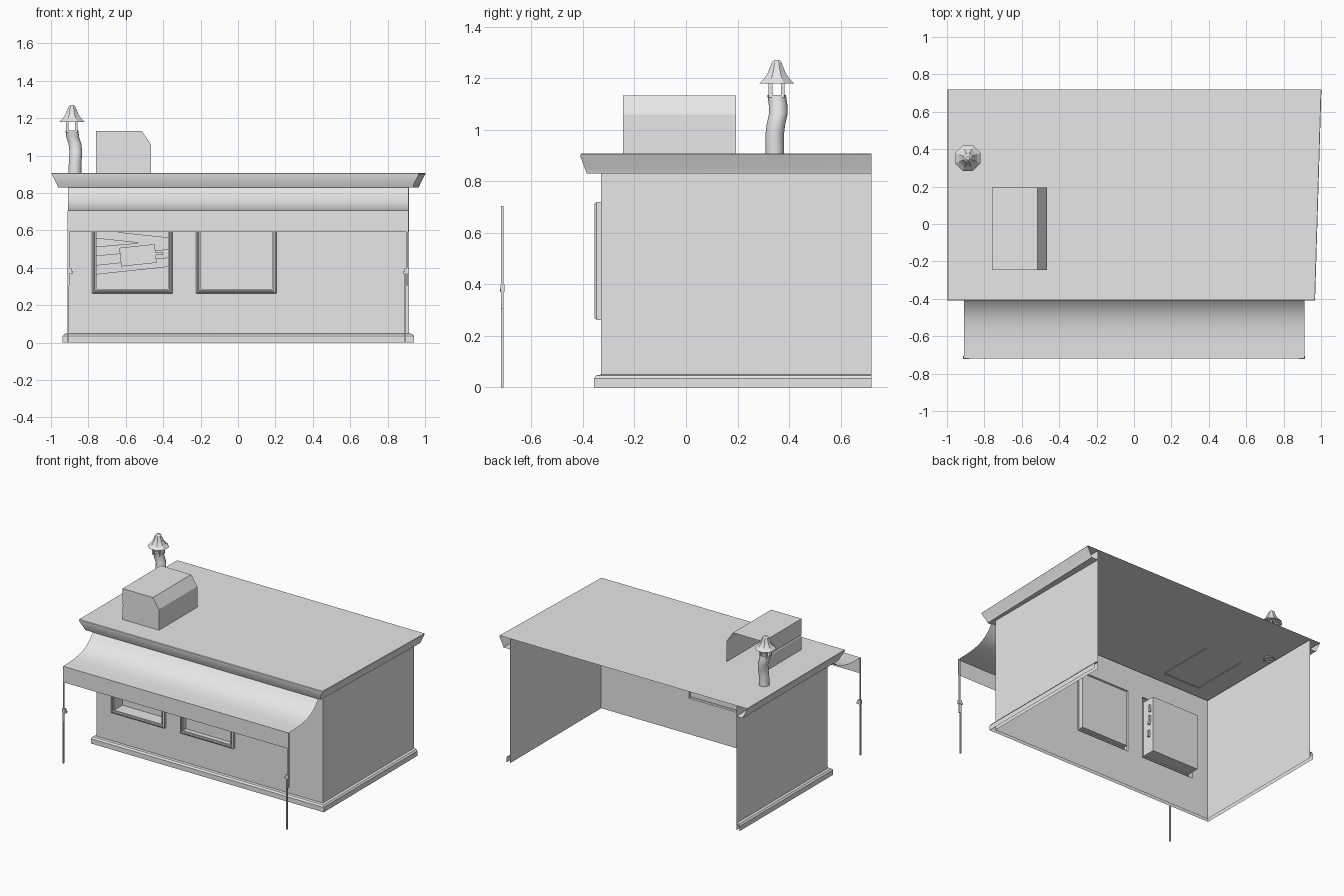
import bpy, bmesh, math
from mathutils import Vector, Matrix

cube = bpy.data.objects.get("Cube")
if cube:
    bpy.data.objects.remove(cube, do_unlink=True)

grey = bpy.data.materials.new("plain_grey")
grey.use_nodes = True
grey.diffuse_color = (0.8, 0.8, 0.8, 1)
grey.node_tree.nodes["Principled BSDF"].inputs["Base Color"].default_value = (0.8, 0.8, 0.8, 1)


def finish(name, bm, smooth=None):
    bmesh.ops.remove_doubles(bm, verts=bm.verts, dist=0.0001)
    bmesh.ops.recalc_face_normals(bm, faces=bm.faces)
    mesh = bpy.data.meshes.new(name)
    bm.to_mesh(mesh)
    bm.free()
    mesh.materials.append(grey)
    ob = bpy.data.objects.new(name, mesh)
    bpy.context.collection.objects.link(ob)
    if smooth:
        bpy.ops.object.select_all(action="DESELECT")
        ob.select_set(True)
        bpy.context.view_layer.objects.active = ob
        bpy.ops.object.shade_smooth_by_angle(angle=math.radians(smooth))
    return ob


def loft(name, rows, closed=False, cap_end=False, cap_start=False, smooth=None):
    """Join successive rows of points with quads."""
    bm = bmesh.new()
    rings = [[bm.verts.new(p) for p in row] for row in rows]
    n = len(rings[0])
    for a, b in zip(rings, rings[1:]):
        for i in range(n if closed else n - 1):
            j = (i + 1) % n
            bm.faces.new((a[i], a[j], b[j], b[i]))
    if cap_end:
        bm.faces.new(rings[-1])
    if cap_start:
        bm.faces.new(rings[0])
    return finish(name, bm, smooth)


def box(name, centre, size, tilt=0):
    bm = bmesh.new()
    bmesh.ops.create_cube(bm, size=1, matrix=Matrix.Translation(centre)
                          @ Matrix.Rotation(tilt, 4, "Y") @ Matrix.Diagonal((*size, 1)))
    return finish(name, bm)


def ring(cx, cy, z, r, n):
    return [(cx + r * math.cos((i + 0.5) * math.tau / n),
             cy + r * math.sin((i + 0.5) * math.tau / n), z) for i in range(n)]


LEFT, RIGHT, FRONT, BACK = -0.91, 0.915, -0.33, 0.72
ROOF = 0.908


def u_row(out, z, skew=0, front=None):
    """Back-to-back path around three sides, offset outwards."""
    y = FRONT - (out if front is None else front)
    return [(LEFT - out, BACK, z), (LEFT - out, y, z),
            (RIGHT + out - skew, y, z), (RIGHT + out, BACK, z)]


# Plinth and roof with its flared cornice, open at the back
loft("plinth", [u_row(0.027, 0), u_row(0.027, 0.035), u_row(0.018, 0.047), u_row(0, 0.05)], smooth=30)
cornice = [u_row(0, 0.83), u_row(0.052, 0.83, 0.03, 0.055), u_row(0.06, 0.85, 0.034, 0.063),
           u_row(0.084, 0.897, 0.034, 0.08), u_row(0.087, 0.905, 0.034, 0.08),
           u_row(0.085, ROOF, 0.034, 0.076)]
loft("roof", cornice, cap_end=True, smooth=35)

# Walls, with openings left for the windows
for name, x in (("right_wall", LEFT), ("left_wall", RIGHT)):
    loft(name, [[(x, FRONT, 0), (x, BACK, 0)], [(x, FRONT, 0.9), (x, BACK, 0.9)]])

WINDOWS = [("boarded_window", -0.565, -0.25), ("plain_window", -0.01, -0.312)]
HALF_W, BOTTOM, TOP = 0.215, 0.262, 0.72
xs = [LEFT] + [c + s * HALF_W for _, c, _ in WINDOWS for s in (-1, 1)] + [RIGHT]
zs = [0, BOTTOM, TOP, 0.9]
bm = bmesh.new()
for i in range(len(xs) - 1):
    for k in range(3):
        if k == 1 and i % 2:
            continue
        bm.faces.new([bm.verts.new((xs[a], FRONT, zs[b]))
                      for a, b in ((i, k), (i + 1, k), (i + 1, k + 1), (i, k + 1))])
finish("front_wall", bm)


# Window frames stepping inwards to a recessed pane
def window_row(cx, inset, y):
    w, lo, hi = HALF_W - inset, BOTTOM + inset, TOP - inset
    return [(cx - w, y, lo), (cx + w, y, lo), (cx + w, y, hi), (cx - w, y, hi)]


for name, cx, depth in WINDOWS:
    steps = [(0, FRONT), (0, -0.347), (0.008, -0.356), (0.014, -0.356),
             (0.016, -0.346), (0.024, -0.346), (0.024, depth)]
    loft(name, [window_row(cx, *s) for s in steps], closed=True, cap_end=True)

# Crooked boards nailed across one window, with a plate on top
for i, (z, width, angle) in enumerate(((0.63, 0.05, 4), (0.56, 0.045, 6), (0.505, 0.05, -5), (0.41, 0.05, -6))):
    box(f"window_board_{i + 1}", (-0.565, -0.275 - 0.004 * i, z), (0.41, 0.012, width), math.radians(angle))
box("window_plate", (-0.535, -0.3, 0.467), (0.19, 0.012, 0.1), math.radians(-6))
box("window_plate_strap", (-0.425, -0.298, 0.475), (0.05, 0.008, 0.012))

# Sagging awning with a straight valance
awning = [(-0.335, 0.88), (-0.375, 0.828), (-0.41, 0.785), (-0.455, 0.75), (-0.51, 0.726),
          (-0.58, 0.714), (-0.65, 0.71), (-0.718, 0.708), (-0.718, 0.592)]
loft("awning", [[(-0.908, y, z), (0.912, y, z)] for y, z in awning], smooth=40)

# Telescopic awning poles with clamps
for name, x, side in (("right_pole", -0.902, -1), ("left_pole", 0.901, 1)):
    y = -0.713
    box(name + "_upper", (x + side * 0.004, y, 0.505), (0.009, 0.01, 0.4))
    box(name + "_lower", (x - 0.006, y, 0.2), (0.009, 0.01, 0.4))
    box(name + "_clamp", (x, y, 0.385), (0.024, 0.016, 0.03))
    box(name + "_screw", (x - side * 0.012, y, 0.377), (0.014, 0.018, 0.012))

# Rooftop vent hood, open at the back, with a seam on one side
hood = [(-0.465, 0.903), (-0.465, 1.06), (-0.515, 1.133), (-0.76, 1.133),
        (-0.76, 1.022), (-0.755, 1.012), (-0.76, 1.002), (-0.76, 0.903)]
loft("vent_hood", [[(x, y, z) for x, z in hood] for y in (0.195, -0.245)], cap_end=True)

# Bent chimney pipe
bends = [(-0.872, 0.345, 0.9), (-0.87, 0.344, 0.98), (-0.867, 0.349, 1.02),
         (-0.872, 0.359, 1.065), (-0.884, 0.357, 1.1), (-0.888, 0.352, 1.135)]
loft("chimney_pipe", [ring(x, y, z, 0.036, 10) for x, y, z in bends], closed=True, smooth=50)

# Chimney cap and the strips that hold it
cap = [(0.073, 1.18), (0.052, 1.2), (0.037, 1.222), (0.02, 1.262), (0.01, 1.271)]
loft("chimney_cap", [ring(-0.888, 0.352, z, r, 8) for r, z in cap],
     closed=True, cap_end=True, cap_start=True)
for i in range(4):
    a = math.tau * (i + 0.5) / 4
    c = Vector((-0.888 + 0.034 * math.cos(a), 0.352 + 0.034 * math.sin(a), 1.155))
    box(f"cap_strip_{i + 1}", c, (0.014, 0.014, 0.06))
